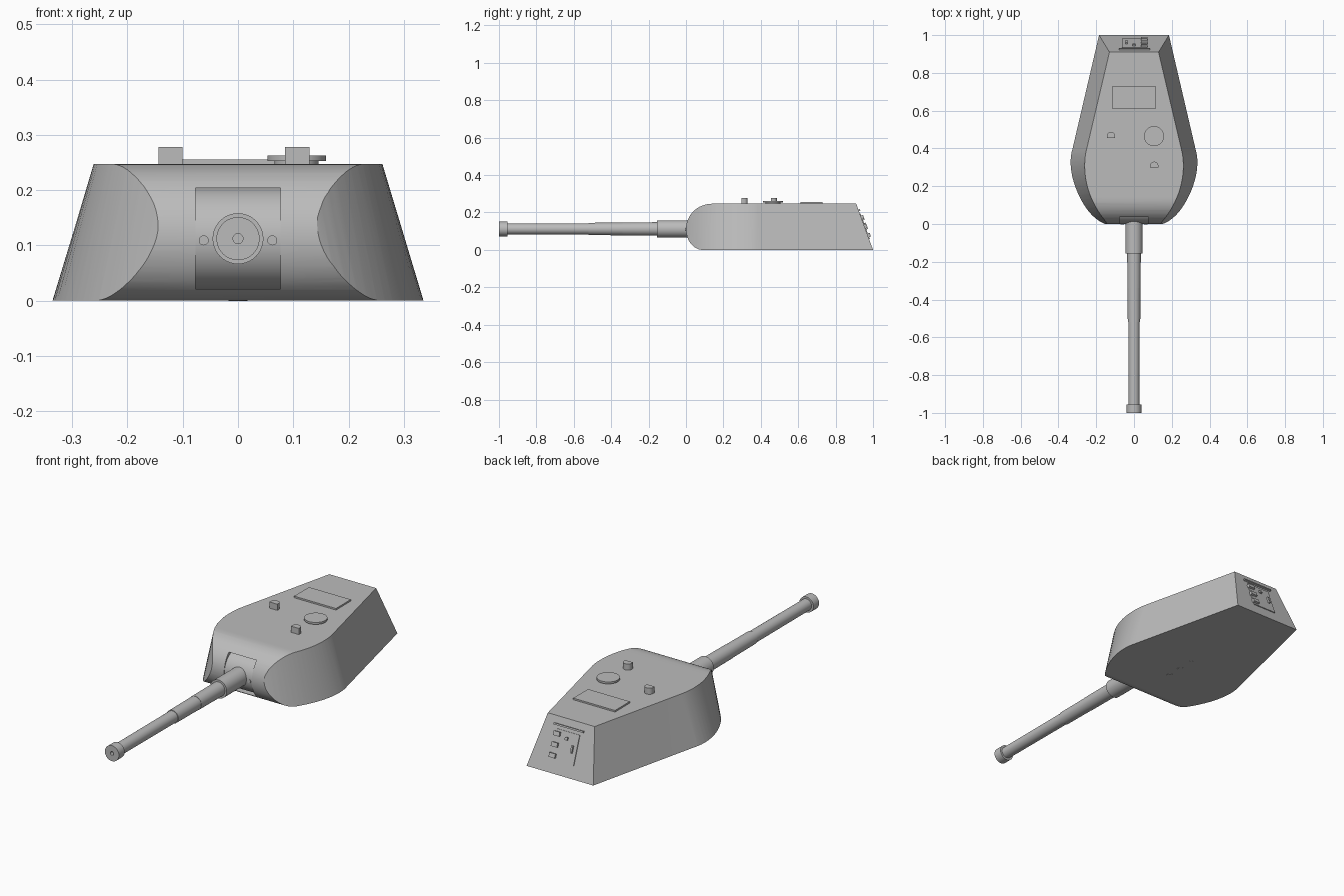
import bpy, bmesh, math
from mathutils import Vector, Matrix
from mathutils.geometry import interpolate_bezier

old = bpy.data.objects.get("Cube")
if old:
    bpy.data.objects.remove(old, do_unlink=True)

H = 0.247                        # roof height
TILT = math.atan2(0.09, H)       # slope of the rear wall
AXIS = 0.112                     # gun axis height


def material(name, value):
    m = bpy.data.materials.new(name)
    m.use_nodes = True
    colour = (value, value, value, 1)
    m.diffuse_color = colour
    m.node_tree.nodes["Principled BSDF"].inputs["Base Color"].default_value = colour
    return m


grey = material("plain grey", 0.5)


def finish(name, bm):
    bmesh.ops.recalc_face_normals(bm, faces=bm.faces)
    me = bpy.data.meshes.new(name)
    bm.to_mesh(me)
    bm.free()
    me.materials.append(grey)
    ob = bpy.data.objects.new(name, me)
    bpy.context.collection.objects.link(ob)
    return ob


def activate(ob):
    bpy.ops.object.select_all(action='DESELECT')
    ob.select_set(True)
    bpy.context.view_layer.objects.active = ob


def smooth(ob, degrees=28):
    activate(ob)
    bpy.ops.object.shade_smooth_by_angle(angle=math.radians(degrees))


def prism(name, points, lift):
    """Closed polygon pushed along a vector."""
    bm = bmesh.new()
    face = bm.faces.new([bm.verts.new(p) for p in points])
    new = bmesh.ops.extrude_face_region(bm, geom=[face])["geom"]
    bmesh.ops.translate(bm, vec=lift, verts=[v for v in new if isinstance(v, bmesh.types.BMVert)])
    return finish(name, bm)


def box(name, centre, size, tilt=0):
    bm = bmesh.new()
    bmesh.ops.create_cube(bm, size=1, matrix=Matrix.Translation(centre)
                          @ Matrix.Rotation(tilt, 4, 'X') @ Matrix.Diagonal((*size, 1)))
    return finish(name, bm)


def cylinder(name, centre, radius, depth, axis='Z', sides=48):
    turn = {'Z': Matrix(), 'X': Matrix.Rotation(math.pi / 2, 4, 'Y'),
            'Y': Matrix.Rotation(math.pi / 2, 4, 'X')}[axis]
    bm = bmesh.new()
    bmesh.ops.create_cone(bm, cap_ends=True, segments=sides, radius1=radius, radius2=radius,
                          depth=depth, matrix=Matrix.Translation(centre) @ turn)
    ob = finish(name, bm)
    smooth(ob)
    return ob


def boolean(ob, cutter, operation):
    mod = ob.modifiers.new("cut", 'BOOLEAN')
    mod.operation, mod.object, mod.solver = operation, cutter, 'EXACT'
    activate(ob)
    bpy.ops.object.modifier_apply(modifier=mod.name)
    bpy.data.objects.remove(cutter, do_unlink=True)


# Turret shell: plan outline at the floor lofted to the one at the roof
def outline(rear, *knots):
    curve = interpolate_bezier(*[Vector((x, y, 0)) for x, y in knots], 20)
    half = [Vector((*rear, 0))] + list(curve)
    return half + [Vector((-p.x, p.y, 0)) for p in reversed(half)]


floor = outline((0.185, 1), (0.325, 0.4), (0.37, 0.26), (0.265, 0.05), (0.15, -0.02))
roof = outline((0.13, 0.91), (0.25, 0.4), (0.285, 0.27), (0.24, 0.06), (0.09, -0.01))
bm = bmesh.new()
rings = []
for f in (-0.1, 1.1):
    rings.append([bm.verts.new(a.lerp(b, f) + Vector((0, 0, f * H))) for a, b in zip(floor, roof)])
low, high = rings
n = len(low)
for i in range(n):
    j = (i + 1) % n
    bm.faces.new((low[i], low[j], high[j], high[i]))
bm.faces.new(low)
bm.faces.new(high)
shell = finish("turret_shell", bm)

# Rounded nose and flat floor and roof
nose = [Vector((-0.5, 1.3, 0)), Vector((-0.5, 1.3, H))]
STEPS = 16
for i in range(2 * STEPS + 1):
    a = math.pi / 2 * (1 - i / STEPS)
    reach, rise = (0.14, H - AXIS) if a > 0 else (0.09, AXIS)
    nose.append(Vector((-0.5, reach * (1 - math.cos(a)), AXIS + rise * math.sin(a))))
boolean(shell, prism("nose_cutter", nose, (1, 0, 0)), 'INTERSECT')

# Recess for the gun shield, with a drum inside it
boolean(shell, box("recess_cutter", (0, -0.005, AXIS), (0.154, 0.19, 0.183)), 'DIFFERENCE')
smooth(shell, 25)
cylinder("gun_shield_drum", (0, 0.0935, AXIS), 0.0925, 0.153, 'X', 64)

# Gun barrel turned from a profile of radius and length
profile = [(0, -0.97), (0.009, -0.97), (0.009, -1), (0.039, -1), (0.039, -0.955),
           (0.029, -0.955), (0.03, -0.52), (0.033, -0.52), (0.034, -0.34), (0.035, -0.34),
           (0.036, -0.155), (0.046, -0.155), (0.046, 0.05), (0, 0.05)]
bm = bmesh.new()
verts = [bm.verts.new((r, y, AXIS)) for r, y in profile]
edges = [bm.edges.new(pair) for pair in zip(verts, verts[1:])]
bmesh.ops.spin(bm, geom=verts + edges, cent=(0, 0, AXIS), axis=(0, 1, 0),
               angle=2 * math.pi, steps=40)
bmesh.ops.remove_doubles(bm, verts=bm.verts, dist=0.0002)
smooth(finish("gun_barrel", bm))

# Sight ports beside the gun
for side, x in (("left", 0.062), ("right", -0.062)):
    cylinder("sight_port_" + side, (x, 0.011, AXIS - 0.003), 0.009, 0.026, 'Y', 20)

# Roof fittings
box("roof_hatch", (0, 0.67, H + 0.002), (0.232, 0.118, 0.012))
cylinder("cupola_base", (0.106, 0.465, H + 0.003), 0.04, 0.012)
cylinder("cupola_lid", (0.106, 0.465, H + 0.0105), 0.053, 0.01)
for side, x, y in (("left", 0.107, 0.298), ("right", -0.122, 0.455)):
    arc = [math.pi * i / 12 for i in range(13)]
    points = [(x + 0.022 * math.cos(a), y + 0.012 * (a not in (arc[0], arc[-1]))
               + 0.02 * math.sin(a), H - 0.005) for a in arc]
    smooth(prism("periscope_" + side, points, (0, 0, 0.036)), 40)


# Rear door fittings lying on the sloped wall
def rear_box(name, x, z, width, height, depth):
    return box(name, (x, 1 - z * math.tan(TILT), z), (width, depth, height), TILT)


rear_box("rear_door", 0.002, 0.125, 0.13, 0.145, 0.008)
rear_box("rear_rain_strip", 0.002, 0.211, 0.165, 0.008, 0.018)
rear_box("rear_door_handle", -0.04, 0.125, 0.009, 0.036, 0.026)
rear_box("rear_door_knob", 0, 0.163, 0.014, 0.014, 0.024)
for i in range(3):
    rear_box("rear_hinge_%d" % (i + 1), 0.055, 0.077 + 0.048 * i, 0.034, 0.021, 0.028)

# Floor plugs
for i in range(3):
    cylinder("floor_plug_%d" % (i + 1), (0, 0.27 + 0.08 * i, 0.001), 0.017, 0.004, sides=24)
